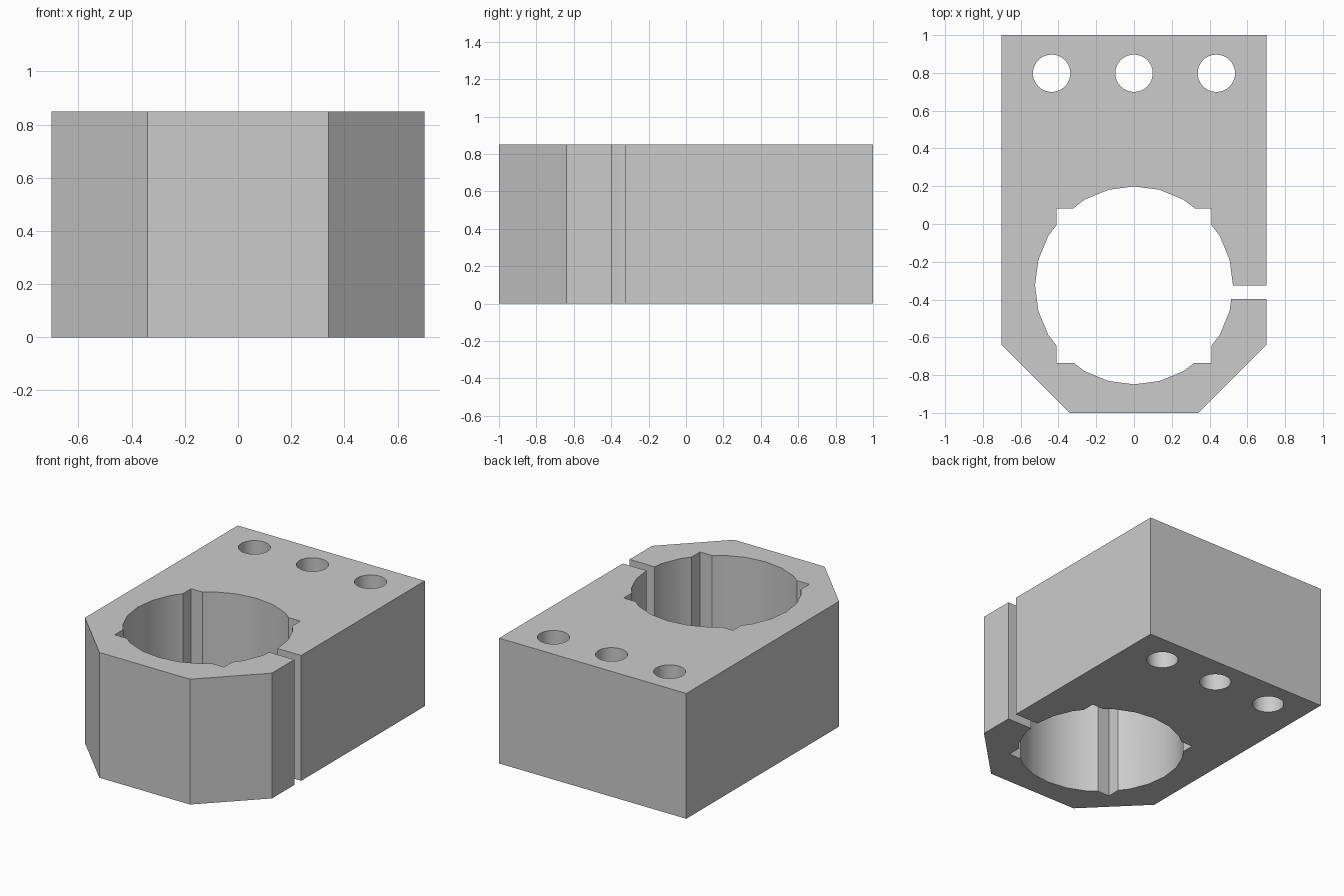
import bpy, bmesh
from math import radians, cos, sin, tau

if "Cube" in bpy.data.objects:
    bpy.data.objects.remove(bpy.data.objects["Cube"])

H = 0.85            # block height
CY, R = -0.325, 0.524   # bore centre and radius


def prism(name, pts, z0, z1):
    """Extrude a counter-clockwise outline from z0 to z1."""
    bm = bmesh.new()
    face = bm.faces.new([bm.verts.new((x, y, z0)) for x, y in pts])
    ext = bmesh.ops.extrude_face_region(bm, geom=[face])
    for v in ext["geom"]:
        if isinstance(v, bmesh.types.BMVert):
            v.co.z = z1
    bmesh.ops.recalc_face_normals(bm, faces=bm.faces)
    mesh = bpy.data.meshes.new(name)
    bm.to_mesh(mesh)
    bm.free()
    obj = bpy.data.objects.new(name, mesh)
    bpy.context.collection.objects.link(obj)
    return obj


def circle(x, y, r, n):
    return [(x + r * cos(tau * i / n), y + r * sin(tau * i / n)) for i in range(n)]


def rect(x0, x1, y0, y1):
    return [(x0, y0), (x1, y0), (x1, y1), (x0, y1)]


# Clamp body with two chamfered front corners
body = prism("clamp_block", [(-0.34, -1), (0.34, -1), (0.702, -0.638), (0.702, 1),
                             (-0.702, 1), (-0.702, -0.638)], 0, H)

# Openings: bore, square notches at its corners, clamp slot, three bolt holes
cuts = [("bore", circle(0, CY, R, 24)),
        ("corner_notches", rect(-0.41, 0.41, -0.735, 0.082)),
        ("clamp_slot", rect(0.3, 0.8, -0.398, -0.325))]
cuts += [("bolt_hole", circle(x, 0.798, 0.099, 32)) for x in (-0.436, 0, 0.436)]

for name, pts in cuts:
    cutter = prism(name + "_cutter", pts, -0.1, H + 0.1)
    cutter.hide_render = True
    cutter.hide_set(True)
    mod = body.modifiers.new(name, 'BOOLEAN')
    mod.operation = 'DIFFERENCE'
    mod.solver = 'EXACT'
    mod.object = cutter

# Apply the cuts, remove the helpers and smooth the round walls
bpy.context.view_layer.objects.active = body
body.select_set(True)
for mod in list(body.modifiers):
    cutter = mod.object
    bpy.ops.object.modifier_apply(modifier=mod.name)
    bpy.data.objects.remove(cutter)
bpy.ops.object.shade_smooth_by_angle(angle=radians(25))
